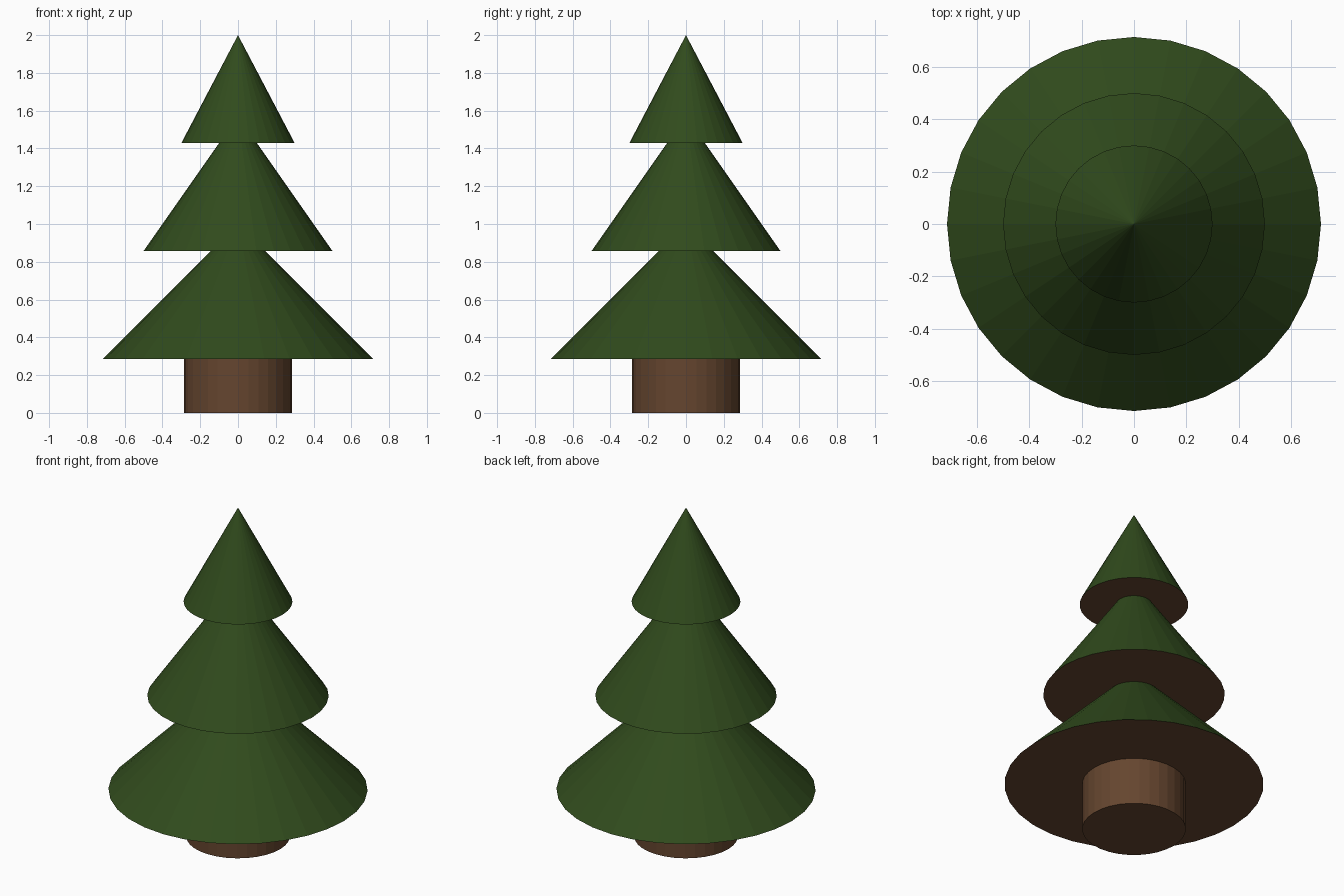
import bpy, bmesh
from math import cos, sin, pi

if "Cube" in bpy.data.objects:
    bpy.data.objects.remove(bpy.data.objects["Cube"])

SIDES = 32
U = 2 / 7          # trunk height; each foliage tier is twice this tall


def material(name, color):
    mat = bpy.data.materials.new(name)
    mat.diffuse_color = (*color, 1)
    mat.use_nodes = True
    mat.node_tree.nodes["Principled BSDF"].inputs["Base Color"].default_value = mat.diffuse_color
    return mat


bark = material("bark", (0.13, 0.06, 0.028))
needles = material("needles", (0.03, 0.07, 0.012))


def lathe(name, profile, mats):
    """Spin (radius, z) points around z; mats[i] colours segment i."""
    bm = bmesh.new()
    rings = []
    for r, z in profile:
        if r == 0:
            rings.append([bm.verts.new((0, 0, z))] * SIDES)
        else:
            rings.append([bm.verts.new((r * cos(2 * pi * i / SIDES),
                                        r * sin(2 * pi * i / SIDES), z))
                          for i in range(SIDES)])
    for s, (lo, hi) in enumerate(zip(rings, rings[1:])):
        for i in range(SIDES):
            j = (i + 1) % SIDES
            corners = dict.fromkeys((lo[i], lo[j], hi[j], hi[i]))
            bm.faces.new(list(corners)).material_index = s
    bm.normal_update()
    mesh = bpy.data.meshes.new(name)
    bm.to_mesh(mesh)
    bm.free()
    for mat in mats:
        mesh.materials.append(mat)
    obj = bpy.data.objects.new(name, mesh)
    bpy.context.collection.objects.link(obj)
    return obj


# Trunk: closed bottom and straight wall
lathe("trunk", [(0, 0), (U, 0), (U, U)], [bark, bark])

# Foliage tiers: brown underside ring, green sloped skirt narrowing to the next
inner, z = U, U
for name, outer, top in (("lower_branches", 2.5 * U, 0.5 * U),
                         ("middle_branches", 1.75 * U, 0.35 * U),
                         ("upper_branches", 1.05 * U, 0)):
    lathe(name, [(inner, z), (outer, z), (top, z + 2 * U)], [bark, needles])
    inner, z = top, z + 2 * U
